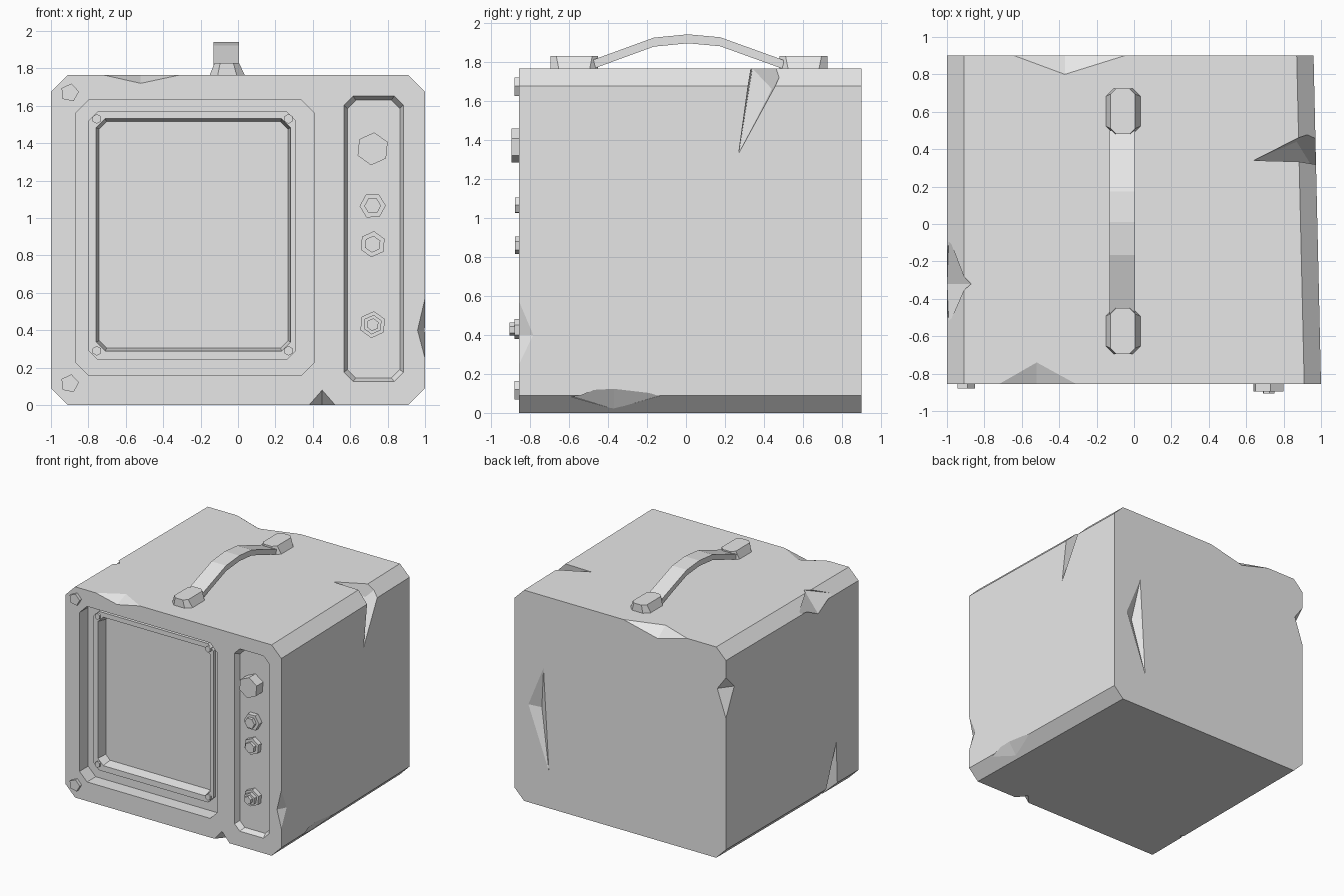
import bpy, bmesh, math
from mathutils import Matrix, Vector

cube = bpy.data.objects.get("Cube")
if cube:
    bpy.data.objects.remove(cube, do_unlink=True)

grey = bpy.data.materials.new("plain grey")
grey.use_nodes = True
COLOUR = (0.8, 0.8, 0.8, 1)
grey.diffuse_color = COLOUR
grey.node_tree.nodes["Principled BSDF"].inputs["Base Color"].default_value = COLOUR


def finish(name, bm):
    bmesh.ops.recalc_face_normals(bm, faces=bm.faces)
    mesh = bpy.data.meshes.new(name)
    bm.to_mesh(mesh)
    bm.free()
    mesh.materials.append(grey)
    obj = bpy.data.objects.new(name, mesh)
    bpy.context.scene.collection.objects.link(obj)
    return obj


def loft(name, rings):
    """Skin equal-length point rings and close both ends."""
    bm = bmesh.new()
    loops = [[bm.verts.new(p) for p in ring] for ring in rings]
    n = len(loops[0])
    for a, b in zip(loops, loops[1:]):
        for i in range(n):
            j = (i + 1) % n
            bm.faces.new((a[i], a[j], b[j], b[i]))
    bm.faces.new(loops[0])
    bm.faces.new(loops[-1])
    return finish(name, bm)


def octagon(u0, u1, v0, v1, c):
    return [(u0 + c, v0), (u1 - c, v0), (u1, v0 + c), (u1, v1 - c),
            (u1 - c, v1), (u0 + c, v1), (u0, v1 - c), (u0, v0 + c)]


def front_ring(y, x0, x1, z0, z1, c):
    return [(x, y, z) for x, z in octagon(x0, x1, z0, z1, c)]


def cut(target, cutter, keep=False):
    """Subtract a cutter and bake the result."""
    cutter.hide_render = True
    mod = target.modifiers.new("cut", 'BOOLEAN')
    mod.operation = 'DIFFERENCE'
    mod.solver = 'EXACT'
    mod.object = cutter
    deps = bpy.context.evaluated_depsgraph_get()
    deps.update()
    mesh = bpy.data.meshes.new_from_object(target.evaluated_get(deps))
    target.modifiers.clear()
    target.data = mesh
    if not keep:
        bpy.data.objects.remove(cutter, do_unlink=True)


def dent(target, *points):
    """Chip away the convex hull of a few points."""
    bm = bmesh.new()
    for p in points:
        bm.verts.new(p)
    bmesh.ops.convex_hull(bm, input=bm.verts)
    cut(target, finish("dent_cutter", bm))


# Casing, slightly narrower toward the back right
TOP, FRONT, BACK = 1.765, -0.855, 0.9
casing = loft("casing", [front_ring(FRONT, -1, 1, 0, TOP, 0.09),
                         front_ring(BACK, -1, 0.96, 0, TOP, 0.09)])

# Screen well, raised frame and sunken screen
cut(casing, loft("well_cutter", [front_ring(-1, -0.87, 0.41, 0.16, 1.63, 0.07),
                                 front_ring(-0.74, -0.87, 0.41, 0.16, 1.63, 0.07)]))
frame = loft("screen_frame", [front_ring(-0.77, -0.8, 0.31, 0.24, 1.57, 0.05),
                              front_ring(-0.735, -0.8, 0.31, 0.24, 1.57, 0.05)])
screen = loft("screen_cutter", [front_ring(-0.79, -0.762, 0.285, 0.284, 1.535, 0.05),
                                front_ring(-0.69, -0.742, 0.268, 0.305, 1.515, 0.04)])
cut(frame, screen, keep=True)
cut(casing, screen)

# Control panel recess
cut(casing, loft("panel_cutter", [front_ring(-0.87, 0.56, 0.89, 0.12, 1.66, 0.05),
                                  front_ring(-0.81, 0.585, 0.865, 0.145, 1.63, 0.045)]))

# Chips across the edges: two ends, a point on each side, a point outside
dent(casing, (-0.72, FRONT, TOP), (-0.31, FRONT, TOP), (-0.52, -0.74, TOP),
     (-0.52, FRONT, 1.72), (-0.52, -0.95, 1.9))
dent(casing, (-0.64, BACK, TOP), (-0.05, BACK, TOP), (-0.37, 0.8, TOP),
     (-0.37, BACK, 1.69), (-0.37, 1, 1.9))
dent(casing, (-1, BACK, 1.53), (-1, BACK, 1.19), (-0.92, BACK, 1.42),
     (-1, 0.79, 1.42), (-1.1, 1, 1.42))
dent(casing, (1, FRONT, 0.57), (1, FRONT, 0.25), (0.96, FRONT, 0.4),
     (1, -0.78, 0.4), (1.1, -0.95, 0.4))
dent(casing, (0.38, FRONT, 0), (0.52, FRONT, 0), (0.45, FRONT, 0.08),
     (0.45, -0.77, 0), (0.45, -0.95, -0.1))
dent(casing, (-0.99, -0.08, 1.69), (-0.99, -0.53, 1.69), (-0.87, -0.32, TOP),
     (-1, -0.32, 1.6), (-1.1, -0.32, 1.9))
dent(casing, (0.98, -0.6, 0.09), (0.98, -0.13, 0.09), (1, -0.37, 0.14),
     (0.92, -0.37, 0.02), (1.1, -0.37, -0.05))

# Long gashes on the right shoulder, lower left side and back
dent(casing, (0.64, 0.34, TOP), (0.975, 0.27, 1.33), (0.87, 0.44, 1.66),
     (1.05, 0.34, 1.85), (1.05, 0.56, 1.85))
dent(casing, (-1, -0.56, 0.43), (-0.92, -0.5, 0.06), (-0.88, -0.48, -0.01),
     (-1.05, -0.62, -0.05), (-1.05, -0.33, -0.05))
dent(casing, (0.69, BACK, 1.16), (0.64, BACK, 0.31), (0.83, BACK, 0.82),
     (0.74, 0.85, 0.8), (0.74, 1, 0.8))


# Bolts and knobs: stacked polygonal steps facing the front
def stud(name, x, z, sides, base, steps, turn=0):
    bm = bmesh.new()
    for radius, tip in steps:
        place = (Matrix.Translation((x, (base + tip) / 2, z))
                 @ Matrix.Rotation(turn, 4, 'Y') @ Matrix.Rotation(math.pi / 2, 4, 'X'))
        bmesh.ops.create_cone(bm, cap_ends=True, segments=sides, radius1=radius,
                              radius2=radius, depth=tip - base, matrix=place)
    return finish(name, bm)


for label, z in (("upper", 1.67), ("lower", 0.115)):
    stud(label + "_corner_bolt", -0.9, z, 5, -0.84, [(0.05, -0.88)], 0.2)
for x in (-0.755, 0.27):
    for z in (0.29, 1.53):
        stud("screen_bolt", x, z, 6, -0.75, [(0.026, -0.785)])
PANEL = -0.8
stud("large_knob", 0.72, 1.37, 6, PANEL, [(0.088, -0.895)], 0.1)
stud("upper_knob", 0.72, 1.065, 6, PANEL, [(0.07, -0.85), (0.045, -0.877)], 0.5)
stud("middle_knob", 0.72, 0.86, 6, PANEL, [(0.07, -0.85), (0.045, -0.877)], 0.1)
stud("lower_knob", 0.72, 0.43, 6, PANEL,
     [(0.072, -0.85), (0.052, -0.88), (0.034, -0.905)], 0.1)

# Carrying handle: two tapered feet and an arched strap
for label, y0 in (("front", -0.695), ("rear", 0.48)):
    low = octagon(-0.155, 0.04, y0, y0 + 0.245, 0.045)
    high = octagon(-0.125, 0.005, y0, y0 + 0.245, 0.03)
    loft(label + "_handle_foot", [[(x, y, TOP - 0.01) for x, y in low],
                                  [(x, y, 1.83) for x, y in high]])
arch = [(-0.48, 1.785), (-0.165, 1.9), (0.01, 1.917), (0.175, 1.902), (0.5, 1.785)]
loft("handle_strap", [[(x, y, z + h) for x, h in
                       ((-0.13, -0.023), (0.005, -0.023), (0.005, 0.023), (-0.13, 0.023))]
                      for y, z in arch])
